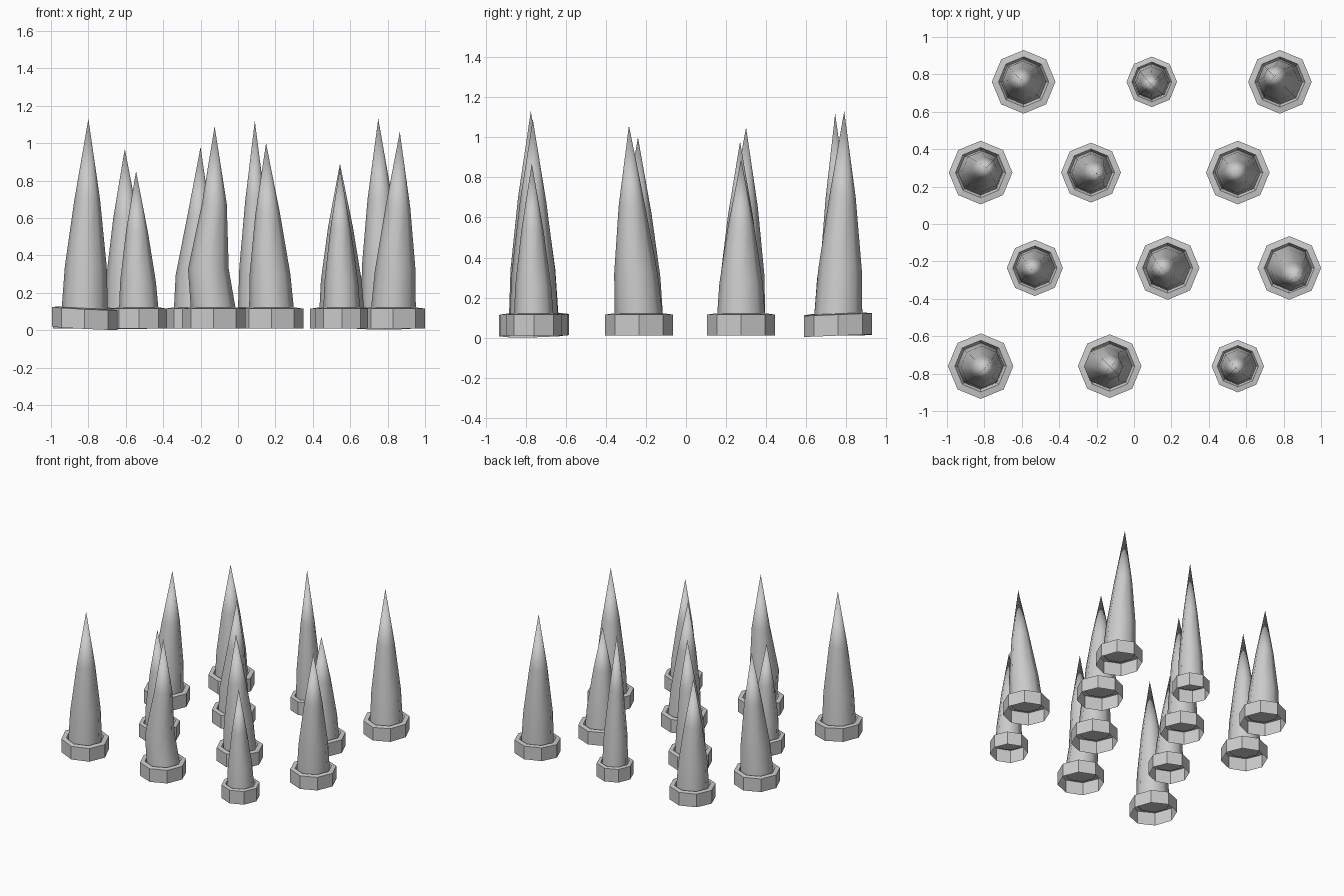
import bpy, math

if "Cube" in bpy.data.objects:
    bpy.data.objects.remove(bpy.data.objects["Cube"])

SIDES = 8

# base x, base y, collar radius, tip x, tip y, tip z, mid bend (x, y), collar slope (x, y)
SPIKES = [
    (-0.59, 0.76, 0.17, -0.605, 0.77, 0.97, (0, 0), (0, 0.02)),
    (0.095, 0.76, 0.135, 0.09, 0.745, 1.12, (0, 0), (0, 0)),
    (0.78, 0.76, 0.17, 0.75, 0.79, 1.13, (0, 0), (0, 0.04)),
    (-0.82, 0.275, 0.17, -0.79, 0.30, 1.05, (0, 0), (0, 0)),
    (-0.23, 0.275, 0.16, -0.20, 0.27, 0.98, (-0.01, 0), (0, 0)),
    (0.555, 0.275, 0.17, 0.545, 0.275, 0.89, (0, 0), (0, 0)),
    (-0.53, -0.235, 0.15, -0.545, -0.24, 0.85, (0, 0), (0, 0)),
    (0.18, -0.235, 0.17, 0.15, -0.24, 1.00, (0, 0), (0, 0)),
    (0.83, -0.235, 0.17, 0.865, -0.285, 1.06, (0, 0), (0, 0)),
    (-0.82, -0.76, 0.175, -0.80, -0.775, 1.13, (0, 0), (-0.05, 0.02)),
    (-0.13, -0.76, 0.17, -0.125, -0.765, 1.09, (-0.03, 0), (0, 0)),
    (0.555, -0.76, 0.14, 0.545, -0.77, 0.87, (0, 0), (0, 0)),
]


def ring(cx, cy, z, r, slope=(0, 0)):
    pts = []
    for i in range(SIDES):
        a = 2 * math.pi * i / SIDES
        dx, dy = r * math.cos(a), r * math.sin(a)
        pts.append((cx + dx, cy + dy, z + slope[0] * dx + slope[1] * dy))
    return pts


def loft(name, rings, tip=None, cap=False):
    verts = [p for rg in rings for p in rg]
    faces = []
    for k in range(len(rings) - 1):
        for i in range(SIDES):
            j = (i + 1) % SIDES
            a, b = k * SIDES, (k + 1) * SIDES
            faces.append((a + i, a + j, b + j, b + i))
    if tip:
        verts.append(tip)
        t = (len(rings) - 1) * SIDES
        faces += [(t + i, t + (i + 1) % SIDES, len(verts) - 1) for i in range(SIDES)]
    if cap:
        faces.append(tuple(reversed(range(SIDES))))
    mesh = bpy.data.meshes.new(name)
    mesh.from_pydata(verts, [], faces)
    ob = bpy.data.objects.new(name, mesh)
    bpy.context.collection.objects.link(ob)
    return ob


for n, (x, y, r, tx, ty, h, bend, slope) in enumerate(SPIKES, 1):
    # open-bottomed octagonal collar with a lip sloping in to the spike
    loft(f"collar_{n:02d}", [
        ring(x, y, 0.01, r, slope), ring(x, y, 0.115, r, slope),
        ring(x, y, 0.12, 0.79 * r, slope), ring(x, y, 0.095, 0.71 * r, slope)])

    # leaning, tapering spike with a closed base
    def section(t, z, rad):
        w = math.sin(math.pi * min(t * 1.6, 1))
        return ring(x + (tx - x) * t + bend[0] * w, y + (ty - y) * t + bend[1] * w,
                    z, rad * r)
    spike = loft(f"spike_{n:02d}", [
        section(0, 0.095, 0.71), section(0.3, 0.30 * h, 0.64),
        section(0.7, 0.62 * h, 0.39)], tip=(tx, ty, h), cap=True)
    bpy.ops.object.select_all(action='DESELECT')
    spike.select_set(True)
    bpy.context.view_layer.objects.active = spike
    bpy.ops.object.shade_smooth_by_angle(angle=math.radians(50))
